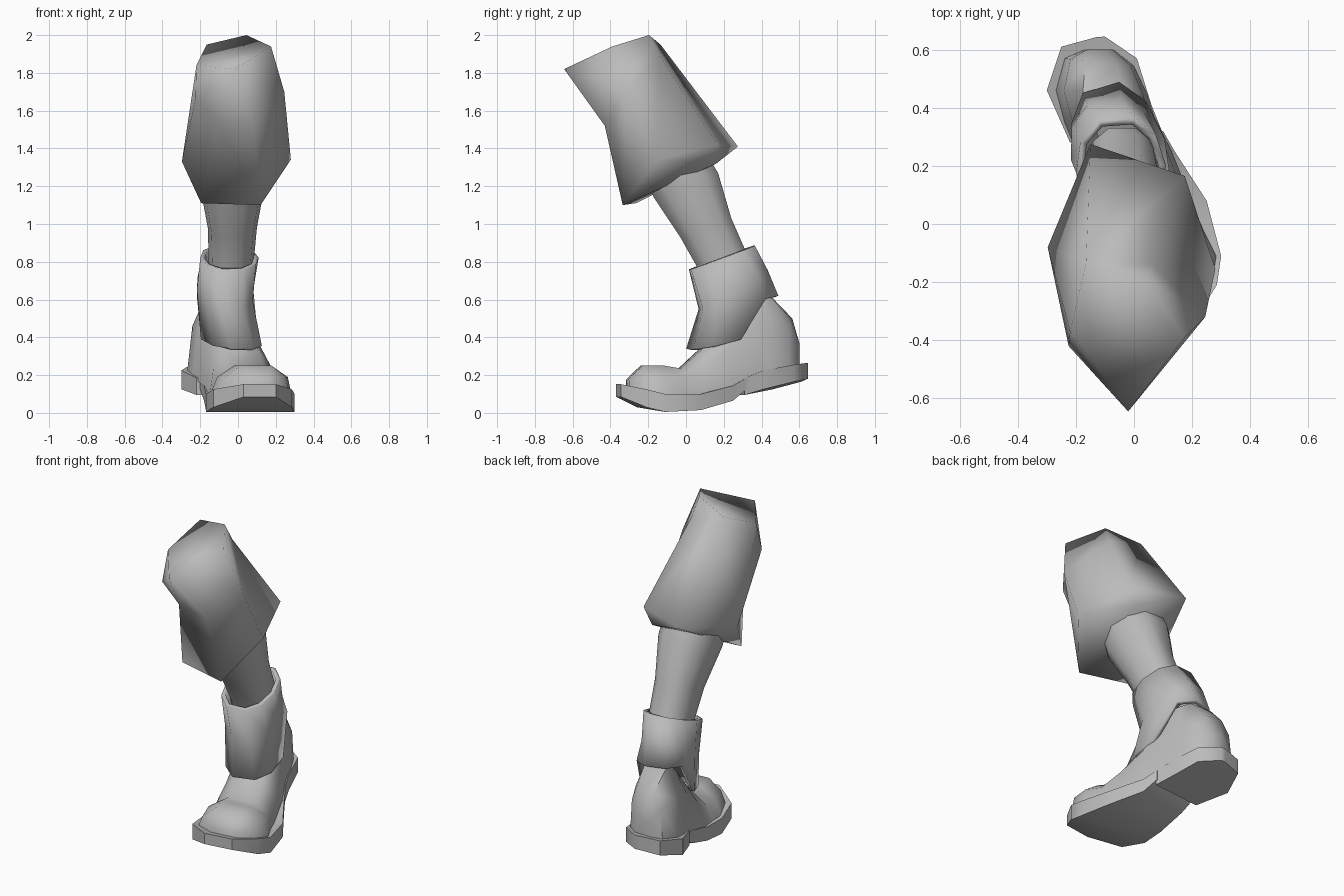
import bpy, bmesh, math
from mathutils import Vector

cube = bpy.data.objects.get("Cube")
if cube:
    bpy.data.objects.remove(cube, do_unlink=True)

grey = bpy.data.materials.new("plain grey")
grey.use_nodes = True
grey.diffuse_color = (0.5, 0.5, 0.5, 1)
grey.node_tree.nodes["Principled BSDF"].inputs["Base Color"].default_value = (0.5, 0.5, 0.5, 1)


def make(name, verts, faces, angle=50):
    """Mesh object with outward normals and angle-limited smoothing."""
    bm = bmesh.new()
    vs = [bm.verts.new(v) for v in verts]
    for f in faces:
        bm.faces.new([vs[i] for i in f])
    bmesh.ops.recalc_face_normals(bm, faces=bm.faces[:])
    me = bpy.data.meshes.new(name)
    bm.to_mesh(me)
    bm.free()
    me.materials.append(grey)
    ob = bpy.data.objects.new(name, me)
    bpy.context.collection.objects.link(ob)
    bpy.ops.object.select_all(action='DESELECT')
    ob.select_set(True)
    bpy.context.view_layer.objects.active = ob
    bpy.ops.object.shade_smooth_by_angle(angle=math.radians(angle))
    return ob


def loft(name, rings, caps=True, angle=50):
    """Skin a stack of closed rings with equal point counts."""
    n = len(rings[0])
    faces = [(r * n + i, r * n + (i + 1) % n, (r + 1) * n + (i + 1) % n, (r + 1) * n + i)
             for r in range(len(rings) - 1) for i in range(n)]
    if caps:
        faces += [tuple(range(n)), tuple(range((len(rings) - 1) * n, len(rings) * n))]
    return make(name, [p for r in rings for p in r], faces, angle)


def tube_ring(cx, cy, rx, ry, heights, power=0.8, turn=0):
    """Ten-sided squarish ring; heights run front to back, turn is in degrees."""
    ring = []
    ct, st = math.cos(math.radians(turn)), math.sin(math.radians(turn))
    for i in range(10):
        a = math.radians(18 + 36 * i)
        row = i if i < 5 else 9 - i
        s = math.sin(a)
        x = rx * math.copysign(abs(s) ** power, s)
        y = -ry * math.cos(a) / 0.951
        ring.append((cx + x * ct - y * st, cy + x * st + y * ct, heights[row]))
    return ring


def slope(front, back):
    """Row heights for a flat tilted ring."""
    return [front + (back - front) * t for t in (0, 0.19, 0.5, 0.81, 1)]


# Trouser leg: faceted tapering sleeve with closed ends
P = dict(
    A=(-0.165, -0.135, 1.95), B=(0.045, -0.195, 2.0), C=(0.175, -0.39, 1.94),
    D=(-0.02, -0.645, 1.82), E=(-0.22, -0.37, 1.84), F=(0.06, -0.14, 1.89),
    G=(0.175, 0.165, 1.42), H=(-0.15, 0.275, 1.41), M=(0.28, -0.155, 1.34),
    N=(0.12, -0.335, 1.10), O=(-0.195, -0.265, 1.11), L=(-0.297, -0.08, 1.33),
    K=(-0.225, -0.42, 1.66), I=(-0.11, -0.42, 1.55), J=(0.08, -0.43, 1.52),
    Q=(0.245, -0.32, 1.70), S=(0.12, 0.16, 1.32))
keys = list(P)
skin = ("ABF AFGH BCQ BQF FQMG CDQ DJQ DIJ DKI JQN QNM INJ ION LOI KLI DEK ELK EAL AHL "
        "ABCE CDE HGS GMS SMN SNO HSO LOH").split()
make("trouser_leg", list(P.values()), [[keys.index(c) for c in f] for f in skin], 100)

# Calf
loft("calf", [
    tube_ring(-0.03, -0.05, 0.172, 0.165, slope(1.24, 1.36)),
    tube_ring(-0.03, 0.0, 0.172, 0.17, slope(1.14, 1.27)),
    tube_ring(-0.03, 0.105, 0.13, 0.135, slope(0.93, 1.03)),
    tube_ring(-0.035, 0.185, 0.12, 0.125, slope(0.77, 0.87)),
    tube_ring(-0.04, 0.21, 0.12, 0.12, slope(0.70, 0.80))])

# Boot cuff: open sleeve, cut high at the heel and low over the instep
cuff = loft("boot_cuff", [
    tube_ring(-0.045, 0.19, 0.155, 0.17, slope(0.76, 0.885), 0.8, 5),
    tube_ring(-0.068, 0.25, 0.152, 0.175, slope(0.55, 0.755), 0.8, 11),
    tube_ring(-0.045, 0.245, 0.158, 0.235, [0.34, 0.355, 0.39, 0.605, 0.62], 0.75, 17)],
    caps=False)
solid = cuff.modifiers.new("thickness", 'SOLIDIFY')
solid.thickness = 0.025
solid.offset = -1


def foot_section(l, r, base, shoulder, top):
    """Rounded section across the foot, steeper on its outer (+x) side."""
    l, r = Vector(l), Vector(r)
    spots = ((0, base), (0.09, shoulder), (0.3, top), (0.75, top), (0.95, shoulder), (1, base))
    return [(*l.lerp(r, t), z) for t, z in spots]


# Boot foot, from toe cap back to heel
loft("boot_foot", [foot_section(*s) for s in (
    ((0.03, -0.32), (0.20, -0.30), 0.12, 0.17, 0.18),
    ((-0.10, -0.25), (0.27, -0.22), 0.11, 0.19, 0.25),
    ((-0.15, -0.13), (0.285, -0.11), 0.09, 0.19, 0.25),
    ((-0.15, -0.05), (0.24, -0.02), 0.09, 0.18, 0.235),
    ((-0.16, 0.06), (0.19, 0.10), 0.10, 0.25, 0.34),
    ((-0.18, 0.20), (0.13, 0.25), 0.14, 0.36, 0.49),
    ((-0.24, 0.35), (0.07, 0.37), 0.19, 0.44, 0.61),
    ((-0.27, 0.46), (0.045, 0.45), 0.21, 0.46, 0.61),
    ((-0.24, 0.57), (0.0, 0.545), 0.23, 0.42, 0.50),
    ((-0.17, 0.60), (-0.07, 0.60), 0.25, 0.34, 0.37))])


def sole_section(l, r, low, high):
    return [(*l, low), (*l, high), (*r, high), (*r, low)]


# Sole and raised heel block
loft("boot_sole", [sole_section(*s) for s in (
    ((0.03, -0.37), (0.20, -0.345), 0.085, 0.152),
    ((-0.13, -0.26), (0.285, -0.21), 0.03, 0.125),
    ((-0.17, -0.11), (0.30, -0.11), 0.005, 0.10),
    ((-0.17, 0.03), (0.25, 0.08), 0.015, 0.10),
    ((-0.18, 0.20), (0.14, 0.25), 0.065, 0.145),
    ((-0.20, 0.28), (0.10, 0.32), 0.125, 0.185))], angle=40)
loft("boot_heel", [sole_section(*s) for s in (
    ((-0.22, 0.28), (0.10, 0.31), 0.095, 0.185),
    ((-0.30, 0.46), (0.06, 0.41), 0.125, 0.225),
    ((-0.25, 0.61), (0.01, 0.57), 0.165, 0.255),
    ((-0.13, 0.643), (-0.10, 0.645), 0.18, 0.265))], angle=40)
